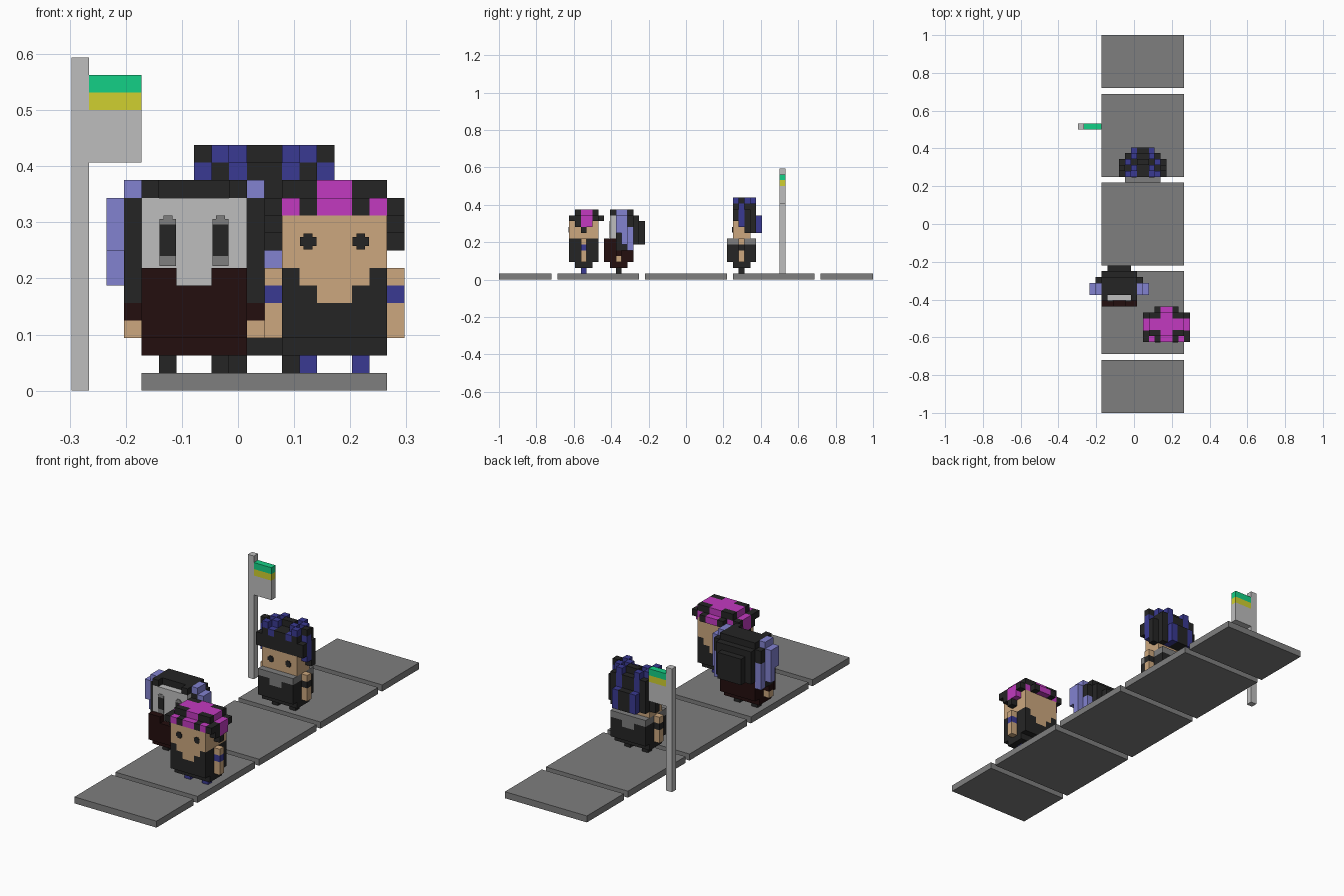
import bpy, bmesh
from mathutils import Vector

if "Cube" in bpy.data.objects:
    bpy.data.objects.remove(bpy.data.objects["Cube"], do_unlink=True)

U = 1 / 32                      # one block
X0, Y0 = -9.5 * U, -1.0         # corner of the block grid


def linear(h):
    c = [int(h[i:i + 2], 16) / 255 for i in (0, 2, 4)]
    return [v / 12.92 if v < 0.04045 else ((v + 0.055) / 1.055) ** 2.4 for v in c] + [1]


COLOURS = {"stone": "7e7e7e", "pale_grey": "bebebe", "black": "252525", "magenta": "c23ac0",
           "skin": "cca77e", "blue": "3a3a92", "lavender": "8282d0", "dark_red": "240e0e",
           "green": "14d086", "yellow": "d0d030"}
MATS = {}
for name, code in COLOURS.items():
    m = bpy.data.materials.new(name)
    m.use_nodes = True
    m.diffuse_color = linear(code)
    bsdf = m.node_tree.nodes["Principled BSDF"]
    bsdf.inputs["Base Color"].default_value = linear(code)
    bsdf.inputs["Roughness"].default_value = 0.9
    MATS[name] = m
ORDER = list(COLOURS)


def finish(bm, name):
    """Turn a bmesh into a named object, keeping only the colours it uses."""
    used = sorted({f.material_index for f in bm.faces})
    for f in bm.faces:
        f.material_index = used.index(f.material_index)
    me = bpy.data.meshes.new(name)
    bm.to_mesh(me)
    bm.free()
    for u in used:
        me.materials.append(MATS[ORDER[u]])
    bpy.context.collection.objects.link(bpy.data.objects.new(name, me))


def boxes(name, items):
    """One object from (colour, low corner, high corner) boxes in world units."""
    bm = bmesh.new()
    for colour, lo, hi in items:
        lo, hi = Vector(lo), Vector(hi)
        for v in bmesh.ops.create_cube(bm, size=1)["verts"]:
            v.co = Vector([(a + b) / 2 + c * (b - a) for a, b, c in zip(lo, hi, v.co)])
            for f in v.link_faces:
                f.material_index = ORDER.index(colour)
    finish(bm, name)


class Figure:
    """Block figure, mirrored about its own centre column."""

    def __init__(self, name, centre):
        self.name, self.cx, self.cells = name, centre, {}

    def fill(self, part, colour, x, y, z):
        for i in range(*x):
            for j in range(*y):
                for k in range(*z):
                    for c in (self.cx + i, self.cx - 1 - i):
                        self.cells[c, j, k] = (part, colour)

    def clear(self, x, y, z):
        for i in range(*x):
            for j in range(*y):
                for k in range(*z):
                    for c in (self.cx + i, self.cx - 1 - i):
                        self.cells.pop((c, j, k), None)

    def plates(self, part, items, y):
        """Thin mirrored plates on a front face: colour, half width, z range."""
        out = []
        for s in (-1, 1):
            c = X0 + (self.cx + s * 1.5) * U
            for colour, w, z0, z1 in items:
                out.append((colour, (c - w, Y0 + y * U - 0.003, z0), (c + w, Y0 + y * U, z1)))
        boxes(self.name + "_" + part, out)

    def build(self):
        # Only outer faces of the block figure are made
        sides = [(a, s) for a in range(3) for s in (0, 1)]
        for part in sorted({p for p, _ in self.cells.values()}):
            bm = bmesh.new()
            for cell, (p, colour) in self.cells.items():
                if p != part:
                    continue
                for a, s in sides:
                    n = list(cell)
                    n[a] += 2 * s - 1
                    if tuple(n) in self.cells:
                        continue
                    b, c = (a + 1) % 3, (a + 2) % 3
                    vs = []
                    for db, dc in ((0, 0), (1, 0), (1, 1), (0, 1)):
                        q = list(cell)
                        q[a] += s
                        q[b] += db
                        q[c] += dc
                        vs.append(bm.verts.new((X0 + q[0] * U, Y0 + q[1] * U, q[2] * U)))
                    f = bm.faces.new(vs if s else vs[::-1])
                    f.material_index = ORDER.index(colour)
            bmesh.ops.remove_doubles(bm, verts=bm.verts, dist=1e-5)
            finish(bm, self.name + "_" + part)


# Row of paving slabs
for n, (a, b) in enumerate([(0, 9), (10, 24), (25, 39), (40, 54), (55, 64)]):
    boxes(f"slab_{n + 1}", [("stone", (X0 + 4 * U, Y0 + a * U, 0), (X0 + 18 * U, Y0 + b * U, U))])

# Flag on a pole
py = (Y0 + 48 * U, Y0 + 49 * U)
boxes("flag_pole", [("pale_grey", (X0, py[0], 0), (X0 + U, py[1], 19 * U))])
boxes("flag", [(c, (X0 + U, py[0], a * U), (X0 + 4 * U, py[1], b * U))
               for c, a, b in (("pale_grey", 13, 16), ("yellow", 16, 17), ("green", 17, 18))])


def base(f, y, shirt, foot):
    """Shared body: feet, hips, torso, arms."""
    f.fill("feet", foot, (1, 2), (y + 2, y + 3), (1, 2))
    f.fill("torso", shirt, (0, 3), (y + 1, y + 4), (2, 3))
    f.fill("torso", shirt, (0, 3), (y, y + 5), (3, 7))
    f.fill("arms", "skin", (3, 4), (y + 2, y + 3), (3, 7))


def round_eyes(f, y):
    z = 8.5 * U
    f.plates("eyes", [("black", 0.0145, z - 0.008, z + 0.008),
                      ("black", 0.008, z - 0.0145, z + 0.0145)], y)


# Figure with magenta hair
a = Figure("magenta_haired_figure", 15)
base(a, 12, "black", "blue")
a.fill("arms", "blue", (3, 4), (14, 15), (5, 6))
for y in (12, 16):              # neckline, front and back
    a.fill("torso", "skin", (0, 2), (y, y + 1), (6, 7))
    a.fill("torso", "skin", (0, 1), (y, y + 1), (5, 6))
a.fill("head", "skin", (0, 3), (12, 17), (7, 10))
a.fill("hair", "magenta", (0, 3), (12, 17), (10, 11))
a.fill("hair", "black", (1, 2), (12, 13), (10, 11))
a.fill("hair", "magenta", (0, 3), (13, 17), (11, 12))
for y in (13, 16):
    a.fill("hair", "black", (1, 3), (y, y + 1), (11, 12))
a.fill("hair", "magenta", (0, 1), (17, 18), (10, 11))
a.fill("hair", "black", (1, 2), (17, 18), (10, 11))
a.fill("hair", "black", (3, 4), (12, 13), (10, 11))
a.fill("hair", "magenta", (3, 4), (14, 16), (9, 11))
a.fill("hair", "black", (3, 4), (13, 14), (9, 11))
a.fill("hair", "black", (3, 4), (14, 15), (8, 9))
a.fill("hair", "black", (3, 4), (16, 17), (10, 11))
a.build()
round_eyes(a, 12)

# Figure with pale face and dark red robe
b = Figure("robed_figure", 7)
base(b, 18, "dark_red", "black")
b.fill("arms", "dark_red", (3, 4), (20, 21), (4, 5))
b.fill("arms", "dark_red", (3, 4), (20, 21), (5, 7))
b.fill("head", "pale_grey", (0, 3), (19, 21), (7, 11))
b.clear((0, 1), (18, 19), (6, 7))
b.fill("head", "pale_grey", (0, 1), (19, 20), (6, 7))
b.fill("hair", "black", (0, 3), (20, 23), (7, 12))
b.fill("hair", "black", (2, 3), (19, 20), (11, 12))
b.fill("hair", "black", (3, 4), (20, 23), (7, 11))
b.fill("hair", "black", (3, 4), (20, 22), (5, 7))
b.fill("hair", "black", (0, 3), (23, 24), (6, 11))
b.fill("hair", "black", (0, 2), (23, 25), (6, 10))
b.fill("hair", "lavender", (3, 4), (20, 22), (11, 12))
b.fill("hair", "lavender", (4, 5), (20, 22), (8, 11))
b.fill("hair", "lavender", (4, 5), (21, 22), (6, 8))
b.fill("hair", "lavender", (3, 4), (22, 23), (5, 9))
b.build()
b.plates("eyes", [("black", 0.0145, 0.24, 0.296), ("stone", 0.0145, 0.296, 0.306),
                  ("stone", 0.008, 0.306, 0.312), ("stone", 0.0145, 0.222, 0.24)], 19)

# Figure with spiky blue and black hair
c = Figure("spiky_haired_figure", 11)
base(c, 39, "black", "black")
c.fill("arms", "black", (3, 4), (41, 42), (5, 6))
c.fill("torso", "stone", (0, 3), (39, 44), (6, 7))
for y in (39, 43):
    c.fill("torso", "stone", (0, 1), (y, y + 1), (5, 6))
c.fill("head", "skin", (0, 3), (40, 43), (7, 10))
c.fill("hair", "black", (0, 3), (40, 44), (10, 13))
c.fill("hair", "black", (0, 3), (43, 44), (8, 10))
c.fill("hair", "blue", (1, 2), (43, 44), (8, 13))
c.fill("hair", "black", (0, 1), (44, 45), (8, 11))
c.fill("hair", "blue", (1, 2), (44, 45), (8, 11))
c.fill("hair", "black", (3, 4), (40, 43), (10, 12))
c.fill("hair", "blue", (3, 4), (41, 42), (9, 13))
c.fill("hair", "black", (3, 4), (42, 43), (8, 11))
c.fill("hair", "blue", (1, 2), (40, 41), (12, 13))
# Hair spikes
for colour, x, y in (("black", 3, 41), ("blue", 2, 40), ("blue", 1, 41), ("blue", 2, 42),
                     ("black", 0, 42), ("blue", 1, 43)):
    c.fill("hair", colour, (x, x + 1), (y, y + 1), (13, 14))
c.build()
round_eyes(c, 40)
